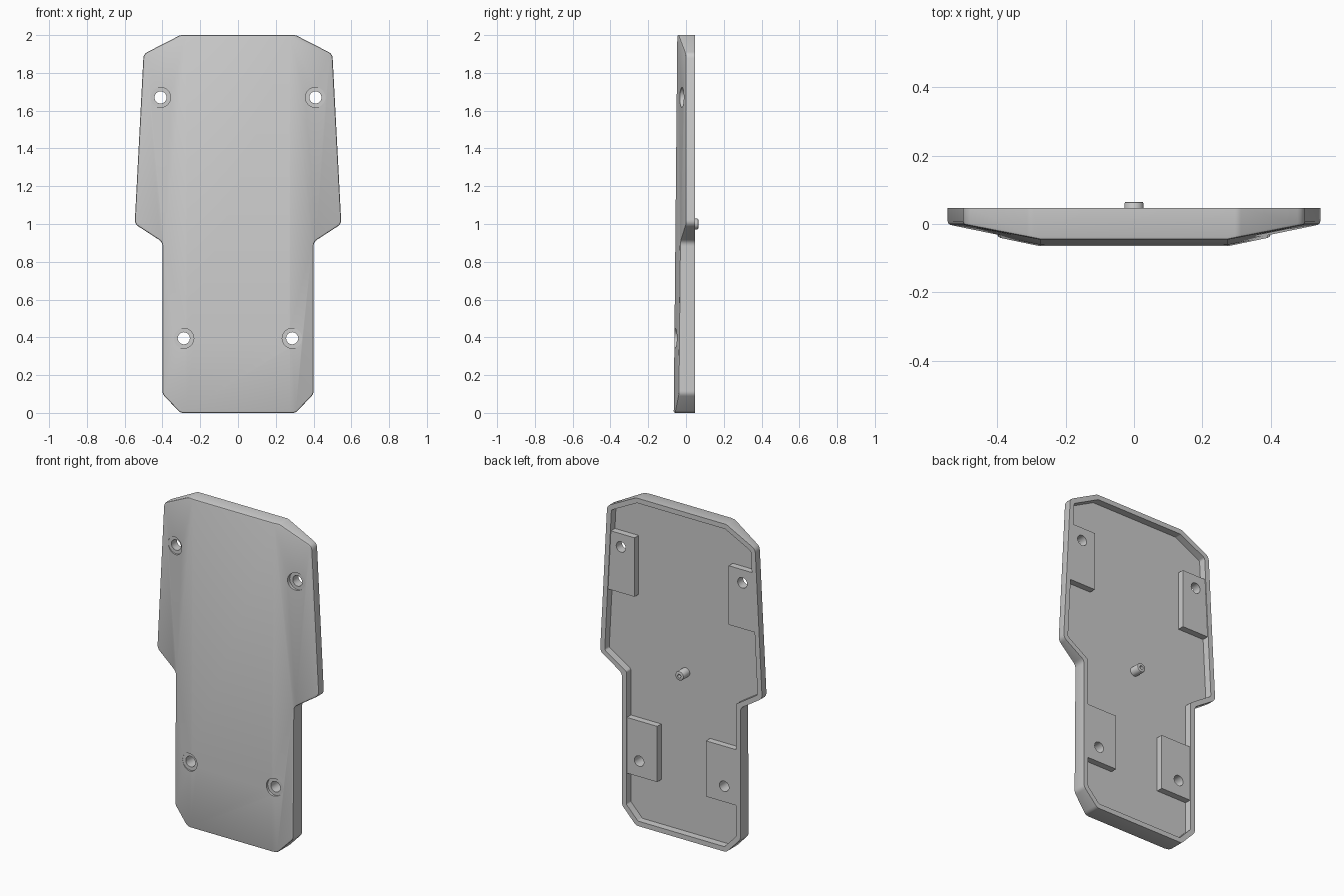
import bpy, bmesh, math
from mathutils import Vector

if "Cube" in bpy.data.objects:
    bpy.data.objects.remove(bpy.data.objects["Cube"])

FRONT, BACK, FLOOR, FOLD, TILT, SLOPE = -0.065, 0.047, 0.003, 0.275, 0.0095, 0.2
HALF = [(0.305, 0), (0.4, 0.1), (0.4, 0.905), (0.547, 1.0), (0.5, 1.9), (0.305, 2.0)]
HOLES = [(0.287, 0.395), (0.41, 1.67)]


def outline(inset, radius, steps=5):
    """Mirrored plate outline, inset with mitred corners and then rounded."""
    pts = [Vector(p) for p in HALF] + [Vector((-x, z)) for x, z in reversed(HALF)]
    n = len(pts)
    moved = []
    for i, p in enumerate(pts):
        a = (p - pts[i - 1]).normalized()
        b = (pts[(i + 1) % n] - p).normalized()
        na, nb = Vector((-a.y, a.x)), Vector((-b.y, b.x))
        moved.append(p + (na + nb) * inset / (1 + na.dot(nb)))
    out = []
    for i, p in enumerate(moved):
        a = (moved[i - 1] - p).normalized()
        b = (moved[(i + 1) % n] - p).normalized()
        d = radius / math.tan(a.angle(b) / 2)
        for k in range(steps):
            t = k / (steps - 1)
            out.append(p + a * d * (1 - t) ** 2 + b * d * t ** 2)
    return out


def prism(pts, y0, y1):
    bm = bmesh.new()
    face = bm.faces.new([bm.verts.new((p[0], y0, p[1])) for p in pts])
    ext = bmesh.ops.extrude_face_region(bm, geom=[face])
    verts = [v for v in ext["geom"] if isinstance(v, bmesh.types.BMVert)]
    bmesh.ops.translate(bm, vec=(0, y1 - y0, 0), verts=verts)
    bmesh.ops.recalc_face_normals(bm, faces=bm.faces)
    return bm


def circle(x, z, r, n=32):
    return [(x + r * math.cos(2 * math.pi * i / n), z + r * math.sin(2 * math.pi * i / n))
            for i in range(n)]


def rect(x0, x1, z0, z1):
    return [(x0, z0), (x1, z0), (x1, z1), (x0, z1)]


def make(name, bm):
    mesh = bpy.data.meshes.new(name)
    bm.to_mesh(mesh)
    bm.free()
    ob = bpy.data.objects.new(name, mesh)
    bpy.context.collection.objects.link(ob)
    return ob


def cut(ob, bm):
    cutter = make("cutter", bm)
    cutter.hide_render = True
    mod = ob.modifiers.new("cut", "BOOLEAN")
    mod.operation, mod.solver, mod.object = "DIFFERENCE", "EXACT", cutter
    bpy.context.view_layer.objects.active = ob
    bpy.ops.object.modifier_apply(modifier=mod.name)
    bpy.data.objects.remove(cutter)


# Plate: rounded outline, with its front sliced into a tilted centre and two sloping sides
bm = prism(outline(0, 0.04), -0.2, BACK)
for co, no in [((0, FRONT, 0), (0, -1, TILT)),
               ((FOLD, FRONT, 0), (SLOPE, -1, TILT)),
               ((-FOLD, FRONT, 0), (-SLOPE, -1, TILT))]:
    res = bmesh.ops.bisect_plane(bm, geom=bm.verts[:] + bm.edges[:] + bm.faces[:], dist=1e-6,
                                 plane_co=co, plane_no=Vector(no).normalized(), clear_outer=True)
    bmesh.ops.edgeloop_fill(bm, edges=[e for e in bm.edges if e.is_boundary])
bmesh.ops.recalc_face_normals(bm, faces=bm.faces)
bm.normal_update()

# Softened front edge
rim = []
for e in bm.edges:
    ys = sorted(f.normal.y for f in e.link_faces)
    if len(ys) == 2 and ys[0] < -0.5 and abs(ys[1]) < 0.3:
        rim.append(e)
bmesh.ops.bevel(bm, geom=rim, offset=0.008, segments=2, profile=0.5, affect="EDGES",
                clamp_overlap=False)
plate = make("plate", bm)

# Hollow back
cut(plate, prism(outline(0.03, 0.015), FLOOR, 0.2))
parts = [plate]

# Mounting pads, screw holes and shallow counterbores
pads = [("lower_pad", rect(0.165, 0.378, 0.3, 0.64)), ("upper_pad", rect(0.318, 0.5, 1.39, 1.75))]
for (name, shape), (hx, hz) in zip(pads, HOLES):
    for side, s in (("right", 1), ("left", -1)):
        pad = make(side + "_" + name, prism([(s * x, z) for x, z in shape], FLOOR - 0.002, 0.042))
        hole = circle(s * hx, hz, 0.032)
        cut(pad, prism(hole, -0.2, 0.2))
        cut(plate, prism(hole, -0.2, 0.2))
        seat = FRONT + TILT * hz + SLOPE * (hx - FOLD) + 0.011
        cut(plate, prism(circle(s * hx, hz, 0.053), -0.2, seat))
        parts.append(pad)

# Centre pin with a chamfered tip and a small bore
bm = prism(circle(0, 1.0, 0.028), FLOOR - 0.002, 0.065)
tip = [e for e in bm.edges if all(v.co.y > 0.06 for v in e.verts)]
bmesh.ops.bevel(bm, geom=tip, offset=0.005, segments=2, profile=0.5, affect="EDGES")
pin = make("centre_pin", bm)
cut(pin, prism(circle(0, 1.0, 0.011, 20), 0.03, 0.2))
parts.append(pin)

# Smooth shading on the rounded corners only
bpy.ops.object.select_all(action="DESELECT")
for ob in parts:
    ob.select_set(True)
bpy.context.view_layer.objects.active = plate
bpy.ops.object.shade_smooth_by_angle(angle=math.radians(30))
